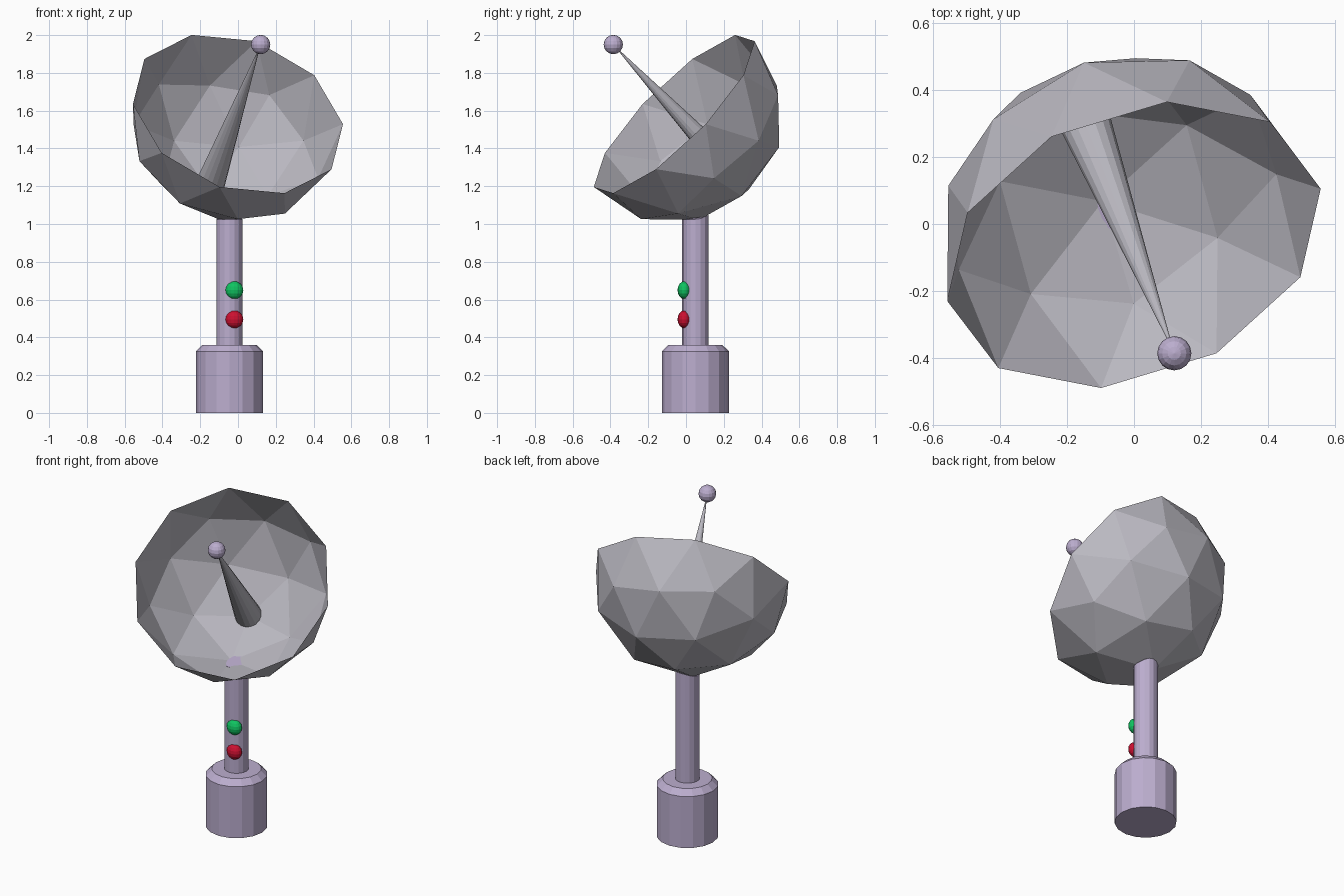
import bpy, bmesh, math
from mathutils import Vector, Matrix

cube = bpy.data.objects.get("Cube")
if cube:
    bpy.data.objects.remove(cube, do_unlink=True)


def material(name, rgb):
    m = bpy.data.materials.new(name)
    m.use_nodes = True
    m.diffuse_color = (*rgb, 1)
    m.node_tree.nodes["Principled BSDF"].inputs["Base Color"].default_value = (*rgb, 1)
    return m


lavender = material("lavender metal", (0.50, 0.42, 0.62))
grey = material("dish grey", (0.49, 0.48, 0.53))
green = material("green lamp", (0.005, 0.55, 0.12))
red = material("red lamp", (0.60, 0.005, 0.03))


def finish(name, bm, mat, matrix=Matrix()):
    mesh = bpy.data.meshes.new(name)
    bm.transform(matrix)
    bm.to_mesh(mesh)
    bm.free()
    mesh.materials.append(mat)
    obj = bpy.data.objects.new(name, mesh)
    bpy.context.collection.objects.link(obj)
    return obj


def frustum(bm, r_low, r_high, z_low, z_high, sides=16, caps=True):
    return bmesh.ops.create_cone(
        bm, cap_ends=caps, segments=sides, radius1=r_low, radius2=r_high,
        depth=z_high - z_low, matrix=Matrix.Translation((0, 0, (z_low + z_high) / 2)))["verts"]


def ball(name, centre, radii, mat):
    bm = bmesh.new()
    bmesh.ops.create_uvsphere(bm, u_segments=16, v_segments=8, radius=1)
    return finish(name, bm, mat, Matrix.Translation(centre) @ Matrix.Diagonal((*radii, 1)))


stand = Matrix.Translation((-0.045, 0.05, 0))

# Foot: drum with a chamfered top edge
bm = bmesh.new()
frustum(bm, 0.178, 0.178, 0, 0.325)
top = [f for f in bm.faces if f.normal.z > 0.9]
ring = bmesh.ops.extrude_face_region(bm, geom=top)["geom"]
bmesh.ops.delete(bm, geom=top, context="FACES_ONLY")
for v in (g for g in ring if isinstance(g, bmesh.types.BMVert)):
    v.co = (v.co.x * 0.8, v.co.y * 0.8, 0.36)
finish("foot", bm, lavender, stand)

# Mast: top follows the underside of the dish
bm = bmesh.new()
for v in frustum(bm, 0.07, 0.07, 0.34, 1.025):
    if v.co.z > 1:
        v.co.z += 0.5 * max(0, v.co.y - 0.02)
finish("mast", bm, lavender, stand)

# Signal lamps on the front of the mast
ball("green_lamp", (-0.02, -0.008, 0.65), (0.048, 0.037, 0.047), green)
ball("red_lamp", (-0.02, -0.008, 0.495), (0.048, 0.037, 0.047), red)

# Dish: half of a faceted sphere, tilted to face forward and up
radius = 0.583
aim = Vector((0.27, -0.68, 0.682)).normalized()
side = Vector((-0.135, 0.679, 0.722))
side = (side - aim * side.dot(aim)).normalized()
tilt = Matrix((side, aim.cross(side), aim)).transposed().to_4x4()
place = Matrix.Translation((0, -0.0625, 1.582)) @ tilt
bm = bmesh.new()
bmesh.ops.create_icosphere(bm, subdivisions=2, radius=radius)
bmesh.ops.delete(bm, geom=[v for v in bm.verts if v.co.z > 0.01], context="VERTS")
finish("dish", bm, grey, place)

# Feed horn: slim spike from the dish centre to the receiver ball
tip = Vector((0.12, -0.385, 1.95))
root = place @ Vector((0, 0, -radius + 0.03))
axis = tip - root
bm = bmesh.new()
frustum(bm, 0.078, 0.0, 0, axis.length)
finish("feed_spike", bm, grey,
       Matrix.Translation(root) @ axis.to_track_quat("Z", "Y").to_matrix().to_4x4())
ball("receiver_ball", tip, (0.051, 0.051, 0.051), lavender)
